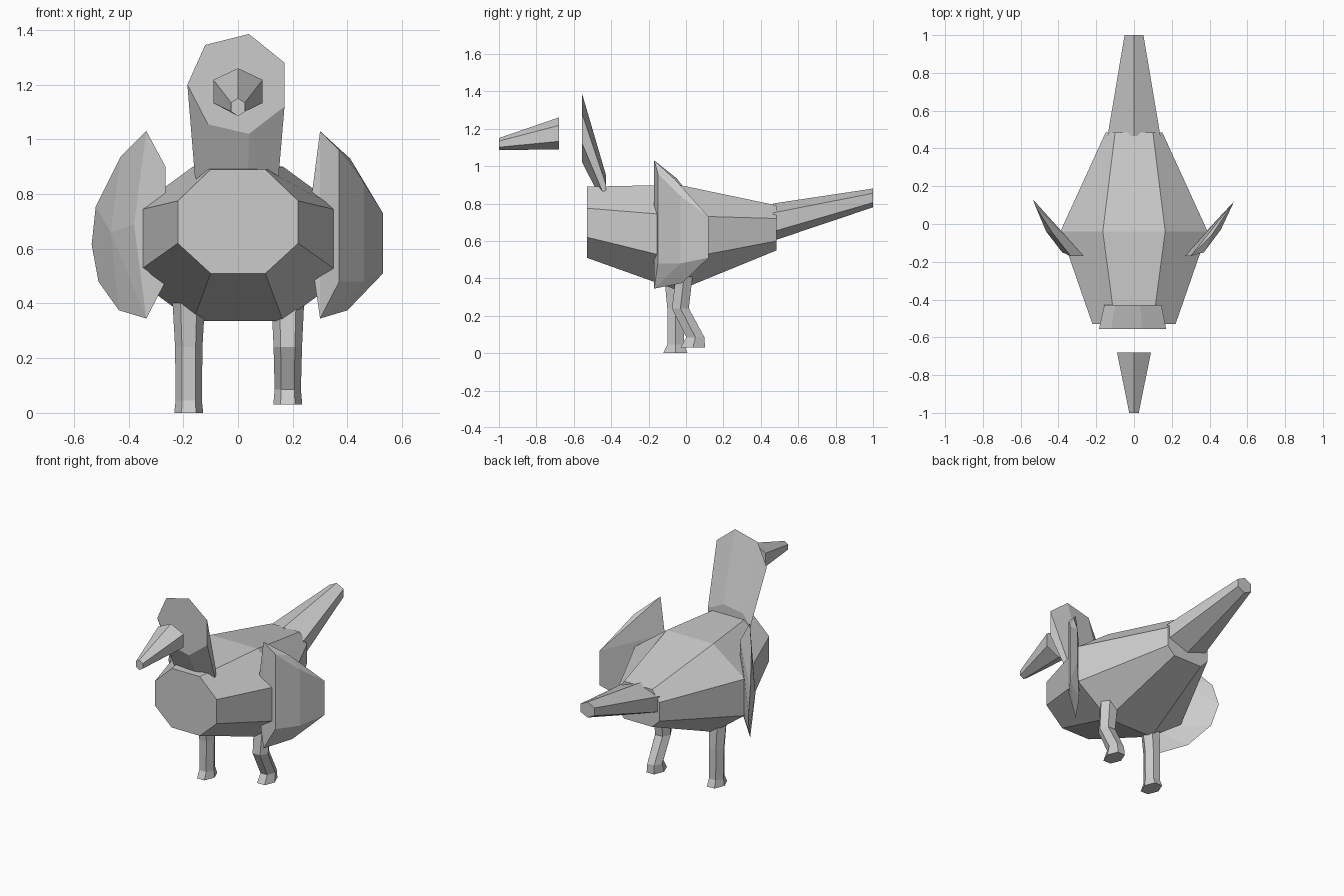
import bpy
import bmesh
from math import sin, cos, radians

default_cube = bpy.data.objects.get("Cube")
if default_cube:
    bpy.data.objects.remove(default_cube, do_unlink=True)

# One plain grey for the whole bird
grey = bpy.data.materials.new("plain_grey")
grey.use_nodes = True
grey.diffuse_color = (0.6, 0.6, 0.6, 1)
grey.node_tree.nodes["Principled BSDF"].inputs["Base Color"].default_value = grey.diffuse_color


def finish(bm, name):
    """Turn a bmesh into a flat shaded object."""
    bmesh.ops.recalc_face_normals(bm, faces=bm.faces)
    mesh = bpy.data.meshes.new(name)
    bm.to_mesh(mesh)
    bm.free()
    mesh.materials.append(grey)
    part = bpy.data.objects.new(name, mesh)
    bpy.context.collection.objects.link(part)
    return part


def loft(name, rings):
    """Skin a list of matching rings and cap both ends."""
    bm = bmesh.new()
    loops = [[bm.verts.new(point) for point in ring] for ring in rings]
    for lower, upper in zip(loops, loops[1:]):
        for i in range(len(lower)):
            j = (i + 1) % len(lower)
            bm.faces.new((lower[i], lower[j], upper[j], upper[i]))
    bm.faces.new(loops[0])
    bm.faces.new(loops[-1])
    return finish(bm, name)


def hull(name, points):
    """Wrap points in a convex faceted solid."""
    bm = bmesh.new()
    for point in points:
        bm.verts.new(point)
    result = bmesh.ops.convex_hull(bm, input=bm.verts)
    loose = set(result["geom_interior"]) | set(result["geom_unused"])
    bmesh.ops.delete(bm, geom=[g for g in loose if isinstance(g, bmesh.types.BMVert)], context="VERTS")
    bmesh.ops.dissolve_limit(bm, angle_limit=radians(4), verts=bm.verts, edges=bm.edges)
    return finish(bm, name)


def body_ring(y, flat, wide, top, shoulder, hip, bottom):
    """Eight sided cross-section, symmetric left to right."""
    half = [(flat, top), (wide, shoulder), (wide, hip), (flat, bottom)]
    return [(x, y, z) for x, z in half] + [(-x, y, z) for x, z in reversed(half)]


def upright_hexagon(y, width, low, high):
    """Six sided section facing the front, with a corner on top."""
    middle, tall = (low + high) / 2, (high - low) / 2
    corners = [radians(60 * i + 90) for i in range(6)]
    return [(width * cos(a) / cos(radians(30)), y, middle + tall * sin(a)) for a in corners]


def level_hexagon(x, y, z, wide, deep):
    """Six sided horizontal section for legs."""
    corners = [radians(60 * i) for i in range(6)]
    return [(x + wide * cos(a), y + deep * sin(a) / sin(radians(60)), z) for a in corners]


# Body: chest, widest section and rump
loft("body", [
    body_ring(-.53, .1, .22, .89, .775, .62, .51),
    body_ring(-.04, .165, .39, .9, .735, .5, .335),
    body_ring(.485, .1, .15, .79, .72, .6, .55),
])

# Tail and beak: tapered six sided cones
loft("tail", [upright_hexagon(.465, .14, .6, .8), upright_hexagon(1, .05, .78, .88)])
loft("beak", [upright_hexagon(-.68, .09, 1.09, 1.26), upright_hexagon(-1, .025, 1.085, 1.15)])

# Head: upright face disc sloping back and down to a smaller neck end
face = [(-.12, 1.345), (.04, 1.385), (.17, 1.28), (.17, 1.12),
        (.04, 1.02), (-.11, 1.055), (-.185, 1.2)]
loft("head_and_neck", [
    [(x, -.555, z) for x, z in face],
    [(x * .85, -.428, .86 + (z - 1.2) * .5) for x, z in face],
])

# Wings: thin faceted shells swept outward to the rear
hull("left_wing", [
    (.3, -.17, 1.03), (.27, -.17, .8), (.27, -.17, .55), (.3, -.17, .345),
    (.37, -.15, .96), (.37, -.15, .48), (.41, -.06, .93), (.4, -.02, .375),
    (.46, -.03, .84), (.46, -.03, .48), (.53, .12, .73), (.53, .12, .51),
])
hull("right_wing", [
    (-.335, -.17, 1.03), (-.265, -.17, .9), (-.265, -.17, .48), (-.335, -.17, .345),
    (-.38, -.15, .69), (-.43, -.05, .935), (-.435, -.03, .375), (-.465, -.04, .66),
    (-.52, .09, .755), (-.535, .13, .615), (-.51, .09, .48),
])

# Legs: the right one stands straight, the left one is bent and lifted
loft("right_leg", [
    level_hexagon(-.18, -.07, .45, .062, .05),
    level_hexagon(-.18, -.055, .24, .05, .045),
    level_hexagon(-.18, -.055, .045, .048, .045),
    level_hexagon(-.18, -.057, 0, .053, .065),
])
loft("left_leg", [
    level_hexagon(.182, -.005, .45, .062, .045),
    level_hexagon(.182, -.03, .24, .052, .045),
    level_hexagon(.182, .05, .085, .048, .048),
    level_hexagon(.182, .037, .03, .053, .065),
])
